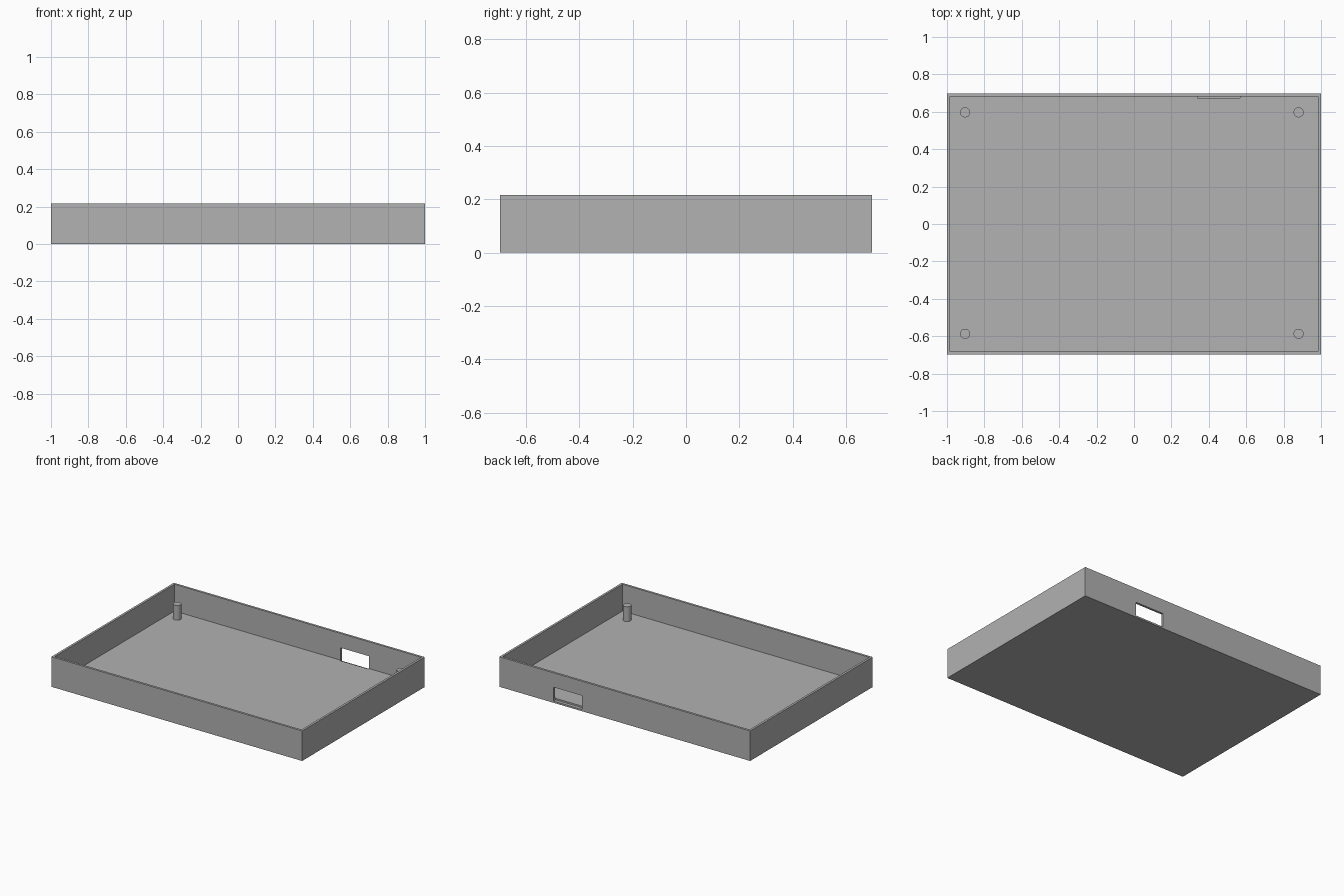
import bpy
import bmesh
from mathutils import Matrix, Vector

WIDTH, DEPTH, HEIGHT = 2.0, 1.396, 0.216
WALL = 0.023
PEG_RADIUS, PEG_TOP = 0.027, 0.13

default = bpy.data.objects.get("Cube")
if default:
    bpy.data.objects.remove(default, do_unlink=True)

grey = bpy.data.materials.new("plain grey")
grey.use_nodes = True
color = (0.445, 0.445, 0.445, 1)
grey.diffuse_color = color
grey.node_tree.nodes["Principled BSDF"].inputs["Base Color"].default_value = color


def add_object(name, bm):
    mesh = bpy.data.meshes.new(name)
    bm.to_mesh(mesh)
    bm.free()
    mesh.materials.append(grey)
    obj = bpy.data.objects.new(name, mesh)
    bpy.context.collection.objects.link(obj)
    return obj


def box(low, high):
    low, high = Vector(low), Vector(high)
    bm = bmesh.new()
    matrix = Matrix.Translation((low + high) / 2) @ Matrix.Diagonal((*(high - low), 1))
    bmesh.ops.create_cube(bm, size=1, matrix=matrix)
    return bm


# Open tray: inset the top of a block and push the middle down to the floor
bm = box((-WIDTH / 2, -DEPTH / 2, 0), (WIDTH / 2, DEPTH / 2, HEIGHT))
top = max(bm.faces, key=lambda f: f.calc_center_median().z)
bmesh.ops.inset_region(bm, faces=[top], thickness=WALL)
floor = bmesh.ops.extrude_discrete_faces(bm, faces=[top])["faces"][0]
bmesh.ops.translate(bm, verts=floor.verts, vec=(0, 0, WALL - HEIGHT))
tray = add_object("tray", bm)

# Port opening through the back wall
back = DEPTH / 2
cutter = add_object("port_cutter", box((0.34, back - WALL - 0.001, 0.012),
                                       (0.567, back + 0.1, 0.112)))
cutter.hide_render = True
cut = tray.modifiers.new("port_opening", "BOOLEAN")
cut.operation = "DIFFERENCE"
cut.solver = "EXACT"
cut.object = cutter
bpy.context.view_layer.objects.active = tray
bpy.ops.object.modifier_apply(modifier=cut.name)
bpy.data.objects.remove(cutter, do_unlink=True)

# Four mounting pegs standing on the floor
for side, x in (("right", -0.903), ("left", 0.88)):
    for end, y in (("front", -0.587), ("back", 0.597)):
        bm = bmesh.new()
        bottom = WALL - 0.005
        bmesh.ops.create_cone(
            bm, cap_ends=True, segments=32, radius1=PEG_RADIUS, radius2=PEG_RADIUS,
            depth=PEG_TOP - bottom,
            matrix=Matrix.Translation((x, y, (PEG_TOP + bottom) / 2)))
        peg = add_object(f"peg_{end}_{side}", bm)
        bpy.ops.object.select_all(action="DESELECT")
        peg.select_set(True)
        bpy.context.view_layer.objects.active = peg
        bpy.ops.object.shade_smooth_by_angle()
